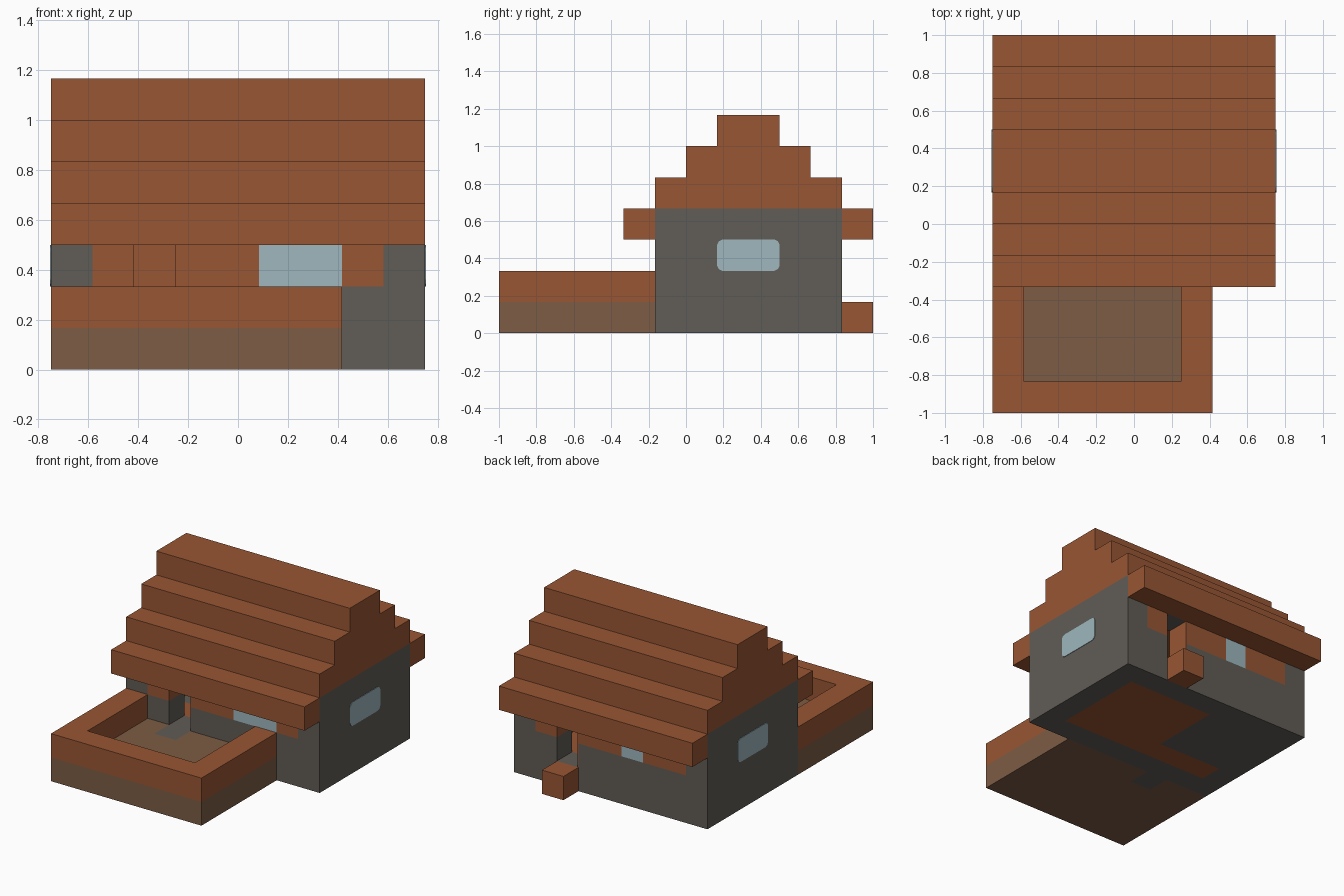
import bpy
import bmesh
from mathutils import Vector

cube = bpy.data.objects.get("Cube")
if cube:
    bpy.data.objects.remove(cube, do_unlink=True)

U = 1 / 6                       # one building block
ORIGIN = Vector((4.5, 6, 0))    # grid point that sits at the world origin


def material(name, rgb):
    m = bpy.data.materials.new(name)
    m.use_nodes = True
    m.diffuse_color = (*rgb, 1)
    m.node_tree.nodes["Principled BSDF"].inputs["Base Color"].default_value = (*rgb, 1)
    return m


WOOD = material("red brown wood", (0.314, 0.093, 0.034))
STONE = material("grey stone", (0.119, 0.109, 0.095))
DIRT = material("brown dirt", (0.205, 0.107, 0.058))
GLASS = material("pale blue glass", (0.342, 0.474, 0.515))


def finish(name, bm, mat):
    bmesh.ops.recalc_face_normals(bm, faces=bm.faces)
    mesh = bpy.data.meshes.new(name)
    bm.to_mesh(mesh)
    bm.free()
    mesh.materials.append(mat)
    obj = bpy.data.objects.new(name, mesh)
    bpy.context.collection.objects.link(obj)
    return obj


def prism(name, mat, outline, lift, place):
    """Extrude a flat outline; place maps each outline pair to a grid point."""
    bm = bmesh.new()
    face = bm.faces.new([bm.verts.new((Vector(place(p, q)) - ORIGIN) * U)
                         for p, q in outline])
    grown = bmesh.ops.extrude_face_region(bm, geom=[face])["geom"]
    bmesh.ops.translate(bm, vec=Vector(lift) * U,
                        verts=[v for v in grown if isinstance(v, bmesh.types.BMVert)])
    return finish(name, bm, mat)


def slab(name, mat, outline, z0, z1):
    return prism(name, mat, outline, (0, 0, z1 - z0), lambda x, y: (x, y, z0))


def box(name, mat, x, y, z):
    corners = [(x[0], y[0]), (x[1], y[0]), (x[1], y[1]), (x[0], y[1])]
    return slab(name, mat, corners, *z)


# Yard: dirt base with a notch for the stone doorstep, and a wooden rim
slab("yard_base", DIRT, [(0, 0), (7, 0), (7, 5), (3, 5), (3, 4), (2, 4), (2, 5), (0, 5)], 0, 1)
box("front_doorstep", STONE, (2, 3), (4, 5), (0, 1))
slab("yard_rim", WOOD, [(0, 0), (7, 0), (7, 5), (6, 5), (6, 1), (1, 1), (1, 5), (0, 5)], 1, 2)

# House floor: wooden walkway set into stone
slab("wood_floor", WOOD, [(1, 6), (8, 6), (8, 10), (4, 10), (4, 7), (1, 7)], 0, 1)
box("stone_floor", STONE, (1, 4), (7, 10), (0, 1))
for side, y in (("front", (5, 6)), ("back", (10, 11))):
    box(side + "_footing", STONE, (0, 9), y, (0, 1))

# Gable walls with rounded windows going through them
r = 0.16
window = [(7 + r, 2), (9 - r, 2), (9 - r / 3, 2 + r / 3), (9, 2 + r),
          (9, 3 - r), (9 - r / 3, 3 - r / 3), (9 - r, 3), (7 + r, 3),
          (7 + r / 3, 3 - r / 3), (7, 3 - r), (7, 2 + r), (7 + r / 3, 2 + r / 3)]
for side, x in (("right", 0), ("left", 8)):
    box(side + "_footing", STONE, (x, x + 1), (6, 10), (0, 1))
    box(side + "_wall", STONE, (x, x + 1), (6, 10), (1, 4))
    prism(side + "_window", GLASS, window, (1.04, 0, 0),
          lambda y, z, x=x: (x - 0.02, y, z))


# Long walls: a stone course, a band of wood and glass, and a stone top
def long_wall(side, y, door, band):
    for n, x in enumerate(((0, door), (door + 1, 9))):
        box(f"{side}_lower_wall_{n}", STONE, x, y, (1, 2))
    for n, (mat, x0, x1) in enumerate(band):
        box(f"{side}_band_{n}", mat, (x0, x1), y, (2, 3))
    box(side + "_upper_wall", STONE, (0, 9), y, (3, 4))


long_wall("front", (5, 6), 2, [(STONE, 0, 1), (WOOD, 1, 2), (WOOD, 3, 5),
                               (GLASS, 5, 7), (WOOD, 7, 8), (STONE, 8, 9)])
long_wall("back", (10, 11), 6, [(STONE, 0, 1), (WOOD, 1, 3), (GLASS, 3, 4),
                                (WOOD, 4, 6), (WOOD, 7, 8), (STONE, 8, 9)])

# Back entrance: step and open door leaf
box("back_step", WOOD, (6, 7), (11, 12), (0, 1))
box("back_door_leaf", WOOD, (6, 6.05), (10, 11), (1, 3))

# Stepped roof: eaves hang one block below the stacked tiers
for side, y in (("front", (4, 5)), ("back", (11, 12))):
    box(side + "_eave", WOOD, (0, 9), y, (3, 4))
half = [(3, 4), (3, 5), (2, 5), (2, 6), (1, 6), (1, 7)]
steps = [(8 - d, z) for d, z in half] + [(8 + d, z) for d, z in reversed(half)]
prism("stepped_roof", WOOD, steps, (9, 0, 0), lambda y, z: (0, y, z))
